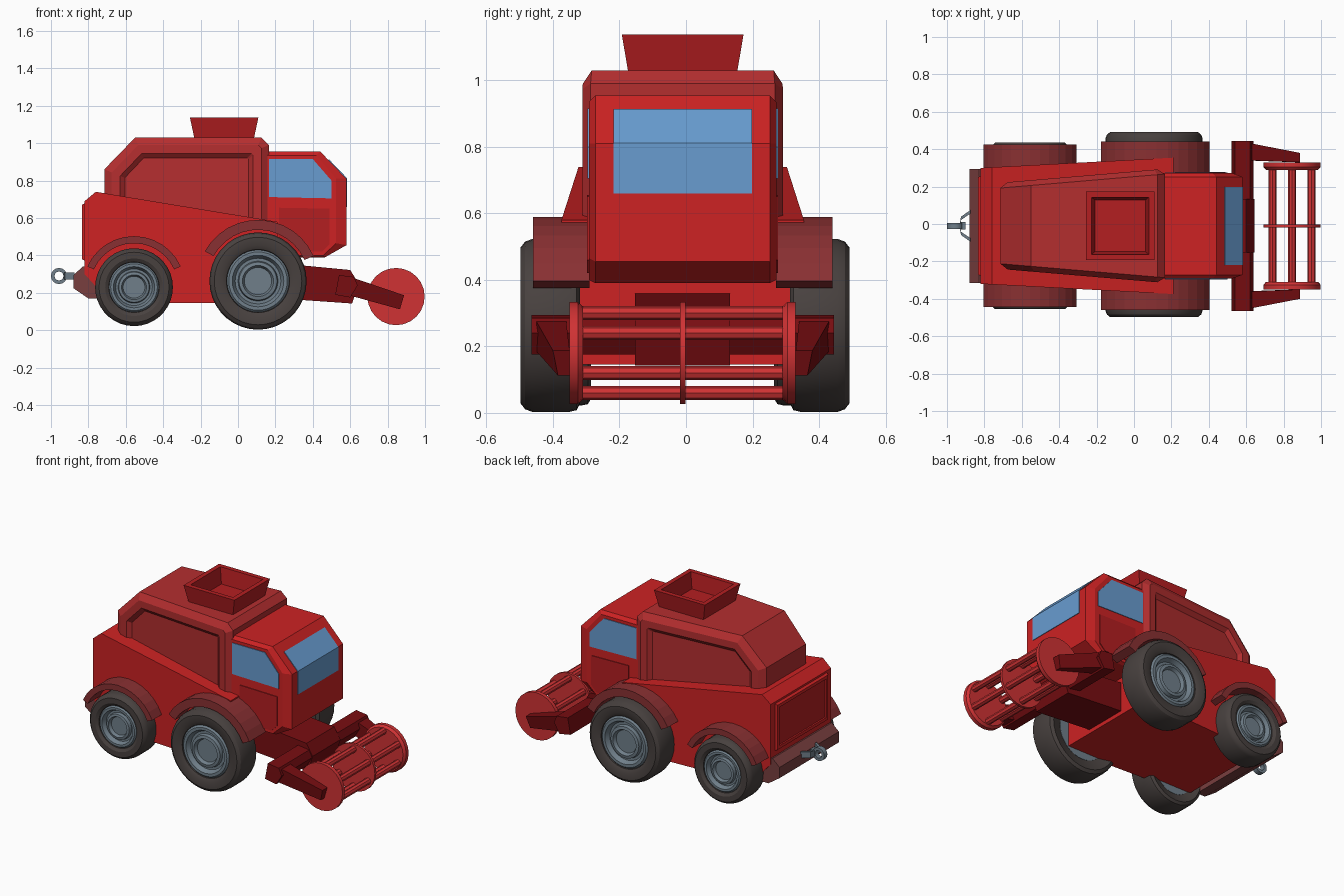
import bpy, bmesh, math
from mathutils import Vector

if "Cube" in bpy.data.objects:
    bpy.data.objects.remove(bpy.data.objects["Cube"])

YC = -0.01  # model's centre line


def srgb(r, g, b):
    f = lambda c: (c / 255 / 12.92) if c < 11 else ((c / 255 + 0.055) / 1.055) ** 2.4
    return (f(r), f(g), f(b), 1)


def mat(name, *c):
    m = bpy.data.materials.new(name)
    m.diffuse_color = srgb(*c)
    m.use_nodes = True
    m.node_tree.nodes["Principled BSDF"].inputs["Base Color"].default_value = m.diffuse_color
    return m


BODY = mat("body red", 205, 34, 35)
TANK = mat("tank red", 180, 46, 47)
REEL = mat("reel red", 208, 50, 52)
PANEL = mat("panel red", 180, 30, 33)
DARK = mat("dark red", 120, 13, 17)
FENDER = mat("fender maroon", 137, 48, 50)
BUMPER = mat("bumper brown", 120, 62, 62)
TYRE = mat("tyre black", 72, 65, 63)
METAL = mat("metal grey", 112, 127, 138)
GLASS = mat("window blue", 104, 156, 208)


def finish(name, bm, m, smooth=False):
    bmesh.ops.remove_doubles(bm, verts=bm.verts, dist=1e-5)
    bmesh.ops.recalc_face_normals(bm, faces=bm.faces)
    me = bpy.data.meshes.new(name)
    bm.to_mesh(me)
    bm.free()
    me.materials.append(m)
    ob = bpy.data.objects.new(name, me)
    bpy.context.collection.objects.link(ob)
    if smooth:
        bpy.ops.object.select_all(action='DESELECT')
        ob.select_set(True)
        bpy.context.view_layer.objects.active = ob
        bpy.ops.object.shade_smooth_by_angle(angle=math.radians(30))
    return ob


def loft(name, rings, m, closed=False):
    """Skin a list of rings; cap the ends unless the loop is closed."""
    bm = bmesh.new()
    vs = [[bm.verts.new((x, y + YC, z)) for x, y, z in r] for r in rings]
    n = len(vs[0])
    pairs = list(zip(vs, vs[1:])) + ([(vs[-1], vs[0])] if closed else [])
    for a, b in pairs:
        for i in range(n):
            j = (i + 1) % n
            bm.faces.new((a[i], a[j], b[j], b[i]))
    if not closed:
        bm.faces.new(vs[0])
        bm.faces.new(vs[-1])
    return finish(name, bm, m)


def prism(name, pts, y0, y1, m):
    return loft(name, [[(x, y, z) for x, z in pts] for y in (y0, y1)], m)


def lathe(name, x, y, z, prof, m, seg=36, side=1, smooth=True):
    """Revolve (radius, offset) points around a y-parallel axis."""
    bm = bmesh.new()
    rows = []
    for k in range(seg):
        a = 2 * math.pi * k / seg
        rows.append([bm.verts.new((x + r * math.cos(a), y + YC + side * t, z + r * math.sin(a)))
                     for r, t in prof])
    n = len(prof)
    for k in range(seg):
        a, b = rows[k], rows[(k + 1) % seg]
        for i in range(n):
            j = (i + 1) % n
            if prof[i][0] < 1e-6 and prof[j][0] < 1e-6:
                continue
            if prof[i][0] < 1e-6 or prof[j][0] < 1e-6:
                c = 1e-6 > prof[i][0]
                bm.faces.new((a[i], a[j], b[j]) if c else (a[i], a[j], b[i]))
            else:
                bm.faces.new((a[i], a[j], b[j], b[i]))
    for row in rows[1:]:  # collapse points on the axis
        for i, v in enumerate(row):
            if prof[i][0] < 1e-6:
                v.co = rows[0][i].co
    return finish(name, bm, m, smooth)


# Main body, widening toward the front
prof = [(-.82, .30), (-.82, .69), (-.76, .74), (.21, .58), (.21, .145), (-.68, .145)]
loft("body", [[(x, s * (.31 + (x + .82) * .053), z) for x, z in prof] for s in (-1, 1)], BODY)

# Rear panel with a raised frame
loft("rear_panel", [[(-.825, y, z) for y, z in ((-.24, .40), (.24, .40), (.24, .65), (-.24, .65))],
                    [(-.81, y, z) for y, z in ((-.24, .40), (.24, .40), (.24, .65), (-.24, .65))]], PANEL)
frame = [(.24, .26), (.26, .28)]
rings = []
for sy, sz in ((-1, -1), (1, -1), (1, 1), (-1, 1)):
    rings.append([(x, sy * (.24 + d), .525 + sz * (.125 + d))
                  for x, d in ((-.815, 0), (-.835, 0), (-.835, .02), (-.815, .03))])
loft("rear_panel_frame", rings, BODY, closed=True)

# Grain tank with chamfered rim and recessed side panels


def tank_ring(d, dw, s):
    xf, zt = .165 - d, 1.03 - d
    pts = [(-.715 + d, .55), (-.715 + d, .86 - .41 * d), (-.55 + .41 * d, zt),
           (min(.125 - .41 * d, xf - .006), zt), (xf, min(.99 - .41 * d, zt - .006)), (xf, .55)]
    return [(x, s * (.305 + (x - .165) * .085 - dw), z) for x, z in pts]


steps = [(.11, .022), (.085, 0), (.04, 0), (0, .028)]
loft("grain_tank", [tank_ring(d, w, -1) for d, w in steps]
     + [tank_ring(d, w, 1) for d, w in reversed(steps)], TANK)

# Open funnel on the tank
rings = []
for sx, sy in ((-1, -1), (1, -1), (1, 1), (-1, 1)):
    rings.append([(-.074 + sx * a, sy * b, z) for a, b, z in
                  ((.158, .163, 1.02), (.183, .183, 1.138), (.153, .153, 1.138), (.135, .138, 1.035))])
loft("funnel", rings, PANEL, closed=True)
prism("funnel_floor", [(-.225, 1.02), (.08, 1.02), (.08, 1.036), (-.225, 1.036)], -.155, .155, PANEL)

# Cab
outer = [(.1, .39), (.1, .955), (.44, .955), (.58, .81), (.58, .455), (.465, .39)]
inner = [(.1, .40), (.1, .935), (.42, .935), (.525, .81), (.525, .465), (.455, .40)]
loft("cab", [[(x, y, z) for x, z in p] for p, y in
             ((inner, -.282), (outer, -.262), (outer, .262), (inner, .282))], BODY)
prism("windscreen", [(.486, .914), (.584, .812), (.584, .66), (.577, .66), (.577, .808), (.481, .908)],
      -.208, .208, GLASS)
for s, side in ((-1, "right"), (1, "left")):
    prism("side_window_" + side, [(.165, .915), (.40, .915), (.50, .80), (.50, .705), (.165, .712)],
          s * .278, s * .286, GLASS)
    prism("cab_door_" + side, [(.22, .655), (.49, .65), (.49, .46), (.45, .42), (.22, .42)],
          s * .278, s * .287, PANEL)

# Wheels: (name, x, z, radius, inner y, width)
TP = [(.6, .15), (.9, 0), (.98, .06), (1, .18), (1, .8), (.97, .92), (.9, 1), (.74, 1), (.65, .93), (.62, .7)]
RP = [(0, .12), (.64, .12), (.64, .9), (.60, .96), (.53, .96), (.47, .80), (.41, .80),
      (.39, .92), (.32, .94), (.28, .82), (0, .82)]
for nm, x, z, r, y, w in (("front", .107, .263, .26, .315, .18), ("rear", -.556, .23, .208, .275, .17)):
    for s, side in ((-1, "right"), (1, "left")):
        yy = s * y + (.007 if nm == "front" else 0)
        lathe(f"{nm}_tyre_{side}", x, yy, z, [(a * r, b * w) for a, b in TP], TYRE, side=s)
        lathe(f"{nm}_rim_{side}", x, yy, z, [(a * r, b * w) for a, b in RP], METAL, side=s)

# Fenders arched over the wheels
for nm, x, z, r0, r1, y0, y1, a0, a1 in (("front", .107, .265, .272, .325, .28, .45, 24, 151),
                                         ("rear", -.556, .23, .235, .273, .27, .435, 24, 156)):
    for s, side in ((-1, "right"), (1, "left")):
        rings = []
        for k in range(13):
            a = math.radians(a0 + (a1 - a0) * k / 12)
            c, d = math.cos(a), math.sin(a)
            rings.append([(x + r * c, s * y, z + r * d) for r, y in
                          ((r0, y0), (r1, y0), (r1, y1), (r0, y1))])
        loft(f"{nm}_fender_{side}", rings, FENDER)

# Rear bumper and hitch
prism("rear_bumper", [(-.88, .295), (-.83, .34), (-.74, .34), (-.74, .17), (-.80, .17), (-.88, .225)],
      -.305, .305, BUMPER)
lathe("hitch_ring", -.957, -.016, .29, [(.024, 0), (.043, 0), (.043, .032), (.024, .032)], METAL, seg=16)
for s, side in ((-1, "right"), (1, "left")):
    path = [(-.93, .012), (-.925, .04), (-.875, .075)]
    loft("hitch_arm_" + side, [[(x, s * (y + dy), .29 + dz) for dy, dz in
                                ((-.009, -.02), (.009, -.02), (.009, .02), (-.009, .02))]
                               for x, y in path], METAL)
prism("hitch_tongue", [(-.93, .27), (-.90, .27), (-.90, .31), (-.93, .31)], -.02, .02, METAL)

# Feeder, header beam and reel arms
prism("feeder", [(.15, .365), (.60, .322), (.645, .25), (.61, .143), (.15, .175)], -.143, .143, DARK)
prism("header_beam", [(.54, .295), (.62, .285), (.64, .24), (.60, .175), (.52, .19)], -.455, .455, DARK)
for s, side in ((-1, "right"), (1, "left")):
    loft("reel_arm_" + side, [
        [(.63, s * .35, .275), (.63, s * .44, .275), (.60, s * .44, .185), (.60, s * .35, .185)],
        [(.888, s * .34, .187), (.888, s * .39, .187), (.866, s * .375, .112), (.866, s * .34, .112)]], DARK)

# Reel: end discs, thin middle disc and six bars
RX, RZ = .845, .18
for s, side in ((-1, "right"), (1, "left")):
    lathe("reel_disc_" + side, RX, s * .30, RZ, [(0, 0), (.14, 0), (.153, .015), (.153, .04), (0, .04)],
          REEL, seg=24, side=s)
lathe("reel_disc_middle", RX, -.008, RZ, [(0, 0), (.153, 0), (.153, .016), (0, .016)], REEL, seg=24)
for k in range(6):
    a = math.radians(30 + 60 * k)
    lathe(f"reel_bar_{k + 1}", RX + .12 * math.cos(a), -.31, RZ + .12 * math.sin(a),
          [(0, 0), (.021, 0), (.021, .62), (0, .62)], REEL, seg=8, smooth=False)
